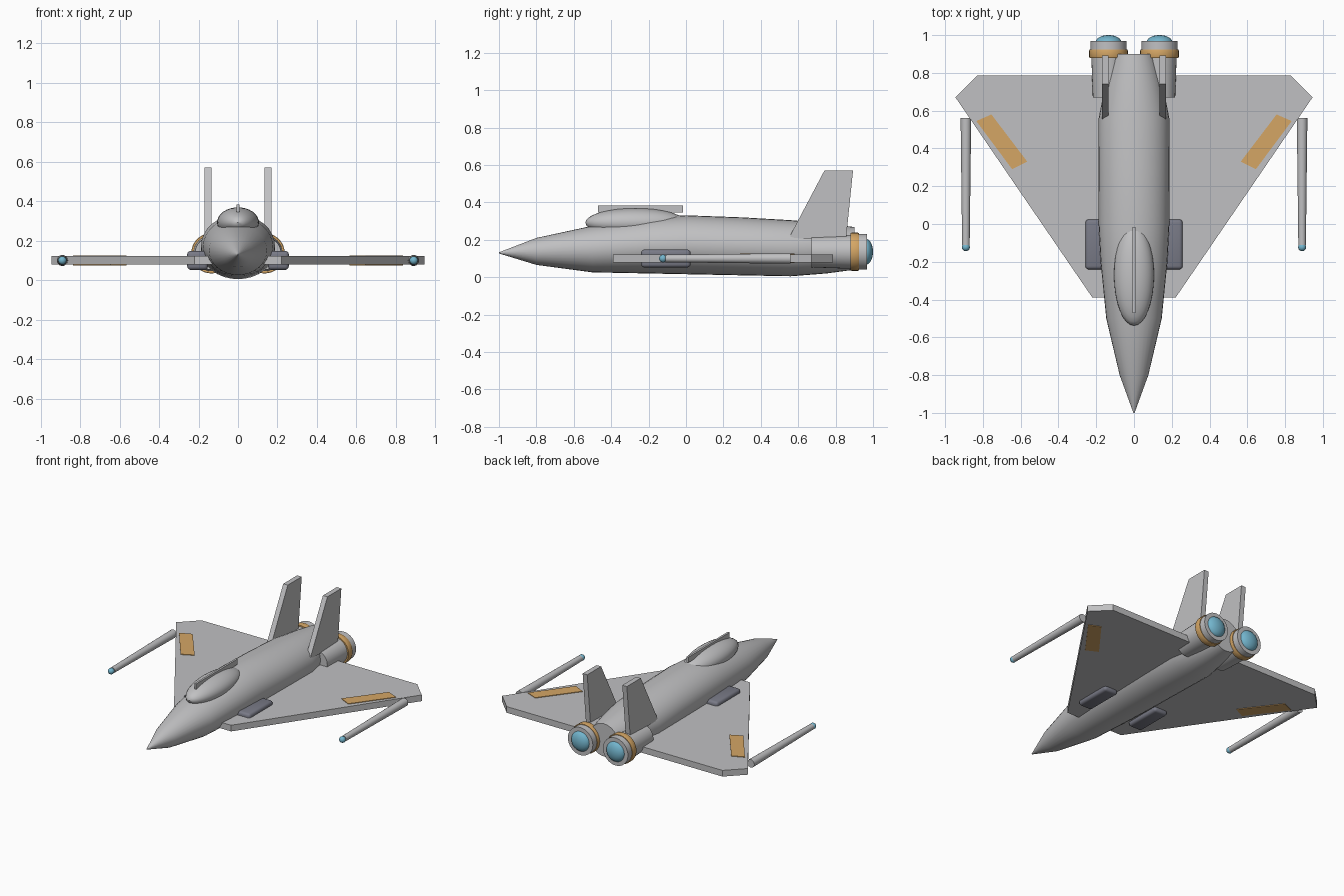
import bpy, bmesh, math
from mathutils import Matrix

cube = bpy.data.objects.get("Cube")
if cube:
    bpy.data.objects.remove(cube, do_unlink=True)


def material(name, rgb):
    m = bpy.data.materials.new(name)
    m.use_nodes = True
    m.diffuse_color = (*rgb, 1)
    m.node_tree.nodes["Principled BSDF"].inputs["Base Color"].default_value = (*rgb, 1)
    return m


GREY = material("hull grey", (0.53, 0.53, 0.54))
DARK = material("slate grey", (0.19, 0.195, 0.24))
ORANGE = material("orange", (0.66, 0.38, 0.13))
BLUE = material("glow blue", (0.17, 0.46, 0.61))


def finish(name, bm, mat, smooth=False):
    """Turn a bmesh into a named object with one material."""
    bmesh.ops.recalc_face_normals(bm, faces=bm.faces)
    mesh = bpy.data.meshes.new(name)
    bm.to_mesh(mesh)
    bm.free()
    mesh.materials.append(mat)
    ob = bpy.data.objects.new(name, mesh)
    bpy.context.collection.objects.link(ob)
    if smooth:
        bpy.ops.object.select_all(action="DESELECT")
        ob.select_set(True)
        bpy.context.view_layer.objects.active = ob
        bpy.ops.object.shade_smooth_by_angle(angle=math.radians(35))
    return ob


def loft(name, stations, mat, x=0, sides=32):
    """Elliptical sections along y: (y, half width, bottom z, top z)."""
    bm = bmesh.new()
    rings = []
    for y, w, lo, hi in stations:
        ring = []
        for i in range(sides):
            a = math.tau * i / sides
            ring.append(bm.verts.new((x + w * math.cos(a), y,
                                      (lo + hi) / 2 + (hi - lo) / 2 * math.sin(a))))
        rings.append(ring)
    for r, s in zip(rings, rings[1:]):
        for i in range(sides):
            j = (i + 1) % sides
            bm.faces.new((r[i], r[j], s[j], s[i]))
    bm.faces.new(rings[0])
    bm.faces.new(rings[-1])
    return finish(name, bm, mat, True)


def tube(name, x, z, profile, mat, sides=32):
    """Round part along y from (y, radius) pairs."""
    return loft(name, [(y, r, z - r, z + r) for y, r in profile], mat, x, sides)


def ellipsoid(name, centre, radii, mat):
    bm = bmesh.new()
    bmesh.ops.create_uvsphere(bm, u_segments=32, v_segments=16, radius=1,
                              matrix=Matrix.Translation(centre) @ Matrix.Diagonal((*radii, 1)))
    return finish(name, bm, mat, True)


def slab(name, points, offset, mat):
    """Extrude a flat outline by an offset vector."""
    bm = bmesh.new()
    face = bm.faces.new([bm.verts.new(p) for p in points])
    new = bmesh.ops.extrude_face_region(bm, geom=[face])["geom"]
    bmesh.ops.translate(bm, vec=offset, verts=[v for v in new if isinstance(v, bmesh.types.BMVert)])
    return finish(name, bm, mat)


def box(name, centre, size, mat, bevel=0):
    bm = bmesh.new()
    bmesh.ops.create_cube(bm, size=1,
                          matrix=Matrix.Translation(centre) @ Matrix.Diagonal((*size, 1)))
    if bevel:
        bmesh.ops.bevel(bm, geom=bm.edges[:], offset=bevel, segments=3, profile=0.5, affect="EDGES")
    return finish(name, bm, mat, bool(bevel))


# Fuselage with a pointed nose and narrowed tail
loft("fuselage", [
    (-1.0, 0.003, 0.127, 0.133), (-0.8, 0.076, 0.066, 0.21), (-0.5, 0.147, 0.026, 0.275),
    (-0.2, 0.177, 0.02, 0.318), (0.0, 0.187, 0.016, 0.331), (0.3, 0.188, 0.01, 0.32),
    (0.56, 0.187, 0.005, 0.305), (0.75, 0.15, 0.02, 0.288), (0.9, 0.11, 0.04, 0.268)], GREY)

# Canopy and its spine blade
ellipsoid("canopy", (0, -0.27, 0.292), (0.106, 0.268, 0.077), GREY)
box("canopy_blade", (0, -0.243, 0.364), (0.014, 0.455, 0.038), GREY)

# Delta wing in one piece
half = [(0.22, -0.39), (0.945, 0.67), (0.83, 0.785)]
outline = half + [(-x, y) for x, y in reversed(half)]
slab("wing", [(x, y, 0.079) for x, y in outline], (0, 0, 0.043), GREY)

for side, s in (("left", 1), ("right", -1)):
    # Orange wing marking, just proud of both wing faces
    mark = [(0.755, 0.58), (0.835, 0.545), (0.645, 0.29), (0.565, 0.33)]
    slab(side + "_wing_marking", [(s * x, y, 0.075) for x, y in mark], (0, 0, 0.051), ORANGE)

    # Tail fin
    fin = [(0.55, 0.21), (0.74, 0.57), (0.893, 0.57), (0.855, 0.2)]
    slab(side + "_tail_fin", [(s * 0.135, y, z) for y, z in fin], (s * 0.035, 0, 0), GREY)

    # Side pod
    box(side + "_side_pod", (s * 0.205, -0.108, 0.1), (0.105, 0.265, 0.096), DARK, 0.018)

    # Engine: nacelle, ring, nozzle and glowing exhaust
    ex, ez = s * 0.135, 0.136
    tube(side + "_nacelle", ex, ez, [(0.67, 0.083), (0.89, 0.091)], GREY)
    tube(side + "_engine_ring", ex, ez, [(0.88, 0.1), (0.885, 0.102), (0.919, 0.102), (0.924, 0.1)], ORANGE)
    tube(side + "_nozzle", ex, ez, [(0.91, 0.096), (0.968, 0.096)], GREY)
    ellipsoid(side + "_exhaust", (ex, 0.96, ez), (0.07, 0.04, 0.07), BLUE)

    # Wingtip cannon with a glowing muzzle
    tube(side + "_cannon", s * 0.89, 0.1, [(-0.11, 0.02), (0.56, 0.028)], GREY, 24)
    ellipsoid(side + "_muzzle", (s * 0.89, -0.123, 0.1), (0.021, 0.021, 0.021), BLUE)
